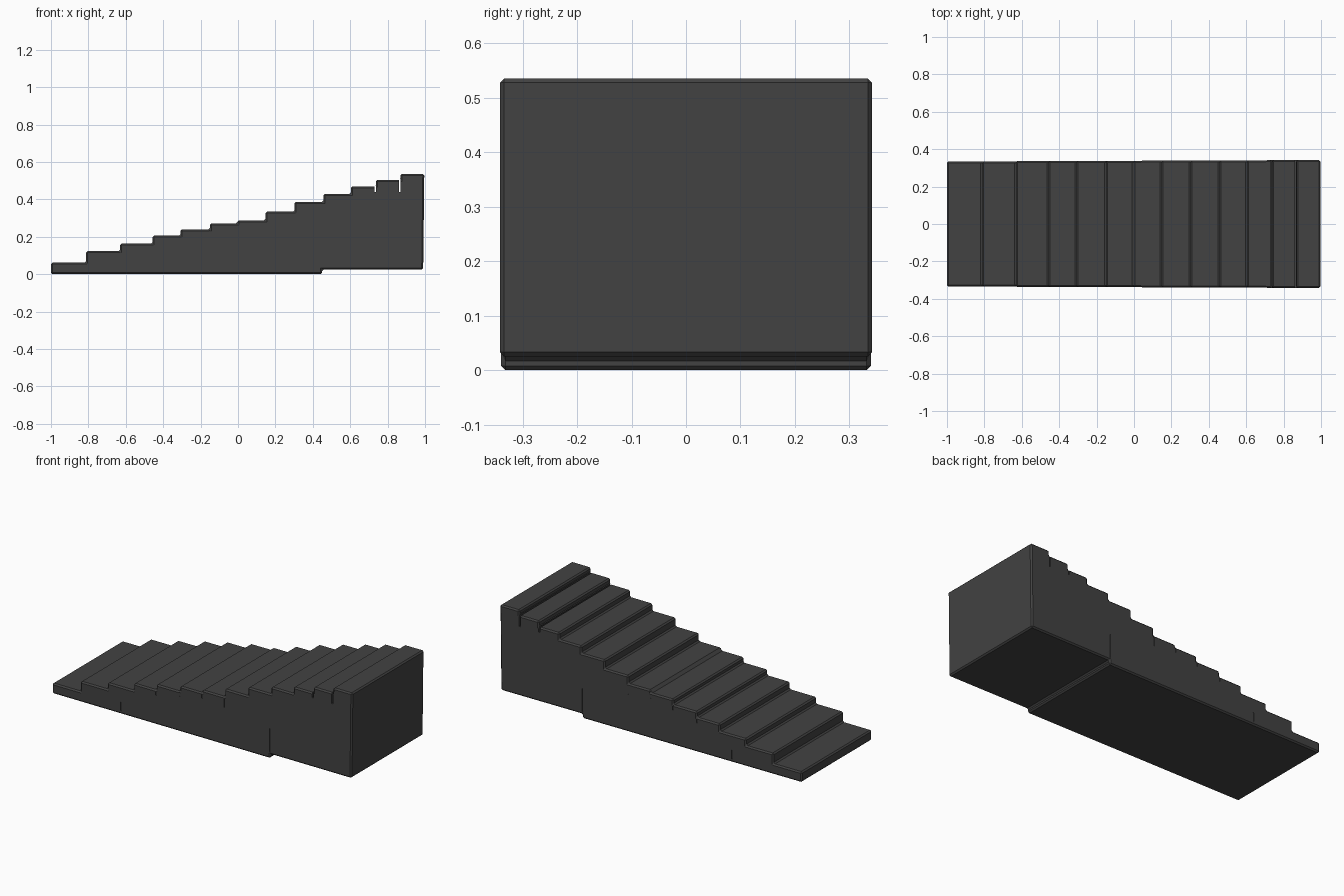
import bpy, bmesh

if "Cube" in bpy.data.objects:
    bpy.data.objects.remove(bpy.data.objects["Cube"])

mat = bpy.data.materials.new("charcoal stone")
mat.diffuse_color = (0.055, 0.055, 0.055, 1)
mat.use_nodes = True
mat.node_tree.nodes["Principled BSDF"].inputs["Base Color"].default_value = mat.diffuse_color

# (riser x, tread height) for each step
STEPS = [(-1.0, .062), (-.812, .123), (-.632, .163), (-.458, .206), (-.308, .24),
         (-.15, .272), (-.002, .288), (.147, .335), (.302, .387), (.456, .43),
         (.604, .47), (.737, .505), (.868, .536)]


def half_width(x):
    return .338 + .004 * x


# closed side profile, with the raised underside at the tall end
profile = [(-1, 0)]
z_prev = None
for x, z in STEPS:
    if z_prev is not None:
        profile.append((x, z_prev))
    profile.append((x, z))
    z_prev = z
profile += [(.996, z_prev), (.99, .025), (.45, .025), (.45, 0)]

# stair body, slightly wider towards the tall end
bm = bmesh.new()
front = [bm.verts.new((x, -half_width(x), z)) for x, z in profile]
back = [bm.verts.new((x, half_width(x), z)) for x, z in profile]
bm.faces.new(front)
bm.faces.new(back[::-1])
n = len(profile)
for i in range(n):
    j = (i + 1) % n
    bm.faces.new((front[i], back[i], back[j], front[j]))
bmesh.ops.recalc_face_normals(bm, faces=bm.faces)
mesh = bpy.data.meshes.new("staircase")
bm.to_mesh(mesh)
bm.free()
stairs = bpy.data.objects.new("staircase", mesh)
bpy.context.collection.objects.link(stairs)
mesh.materials.append(mat)

# worn edges
bevel = stairs.modifiers.new("edges", 'BEVEL')
bevel.width = .008
bevel.segments = 1
bevel.limit_method = 'ANGLE'

# grooves between blocks, and shallow seams in both side walls
boxes = []
for x, z0, z1 in [(.737, .44, .474), (.868, .44, .51)]:
    boxes.append((x - .008, x + .001, -.4, .4, z0, z1))
for x, z0, z1 in [(.147, .225, .275), (-.002, .24, .262), (-.15, .21, .258),
                  (-.308, .175, .195), (.449, .04, .18), (-.54, .02, .072)]:
    for s in (-1, 1):
        inner, outer = s * (half_width(x) - .004), s * .4
        boxes.append((x - .003, x + .002, min(inner, outer), max(inner, outer), z0, z1))

cb = bmesh.new()
for x0, x1, y0, y1, z0, z1 in boxes:
    made = bmesh.ops.create_cube(cb, size=1)["verts"]
    for v in made:
        v.co = (x1 if v.co.x > 0 else x0, y1 if v.co.y > 0 else y0, z1 if v.co.z > 0 else z0)
cm = bpy.data.meshes.new("groove_cutter")
cb.to_mesh(cm)
cb.free()
cutter = bpy.data.objects.new("groove_cutter", cm)
cm.materials.append(mat)
bpy.context.collection.objects.link(cutter)
cutter.hide_render = True
cut = stairs.modifiers.new("grooves", 'BOOLEAN')
cut.operation = 'DIFFERENCE'
cut.solver = 'EXACT'
cut.object = cutter

# apply the modifiers and drop the helper
bpy.context.view_layer.objects.active = stairs
stairs.select_set(True)
for m in ("edges", "grooves"):
    bpy.ops.object.modifier_apply(modifier=m)
bpy.data.objects.remove(cutter)
